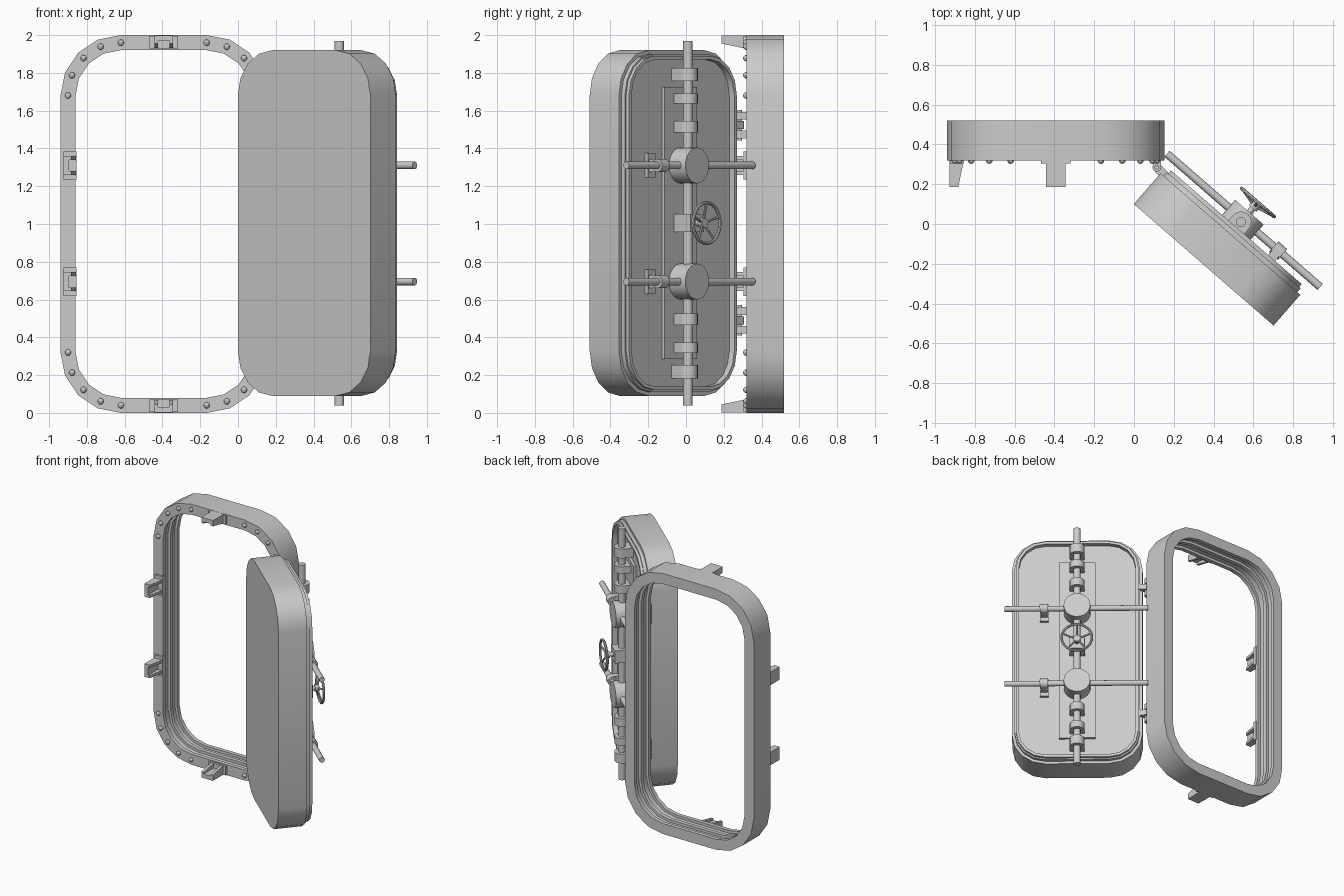
import bpy, bmesh
from math import pi, sin, cos, radians
from mathutils import Matrix, Vector

if "Cube" in bpy.data.objects:
    bpy.data.objects.remove(bpy.data.objects["Cube"])

I = Matrix.Identity(4)
# door space: x across the door, y through its thickness (back = +), z up
DOOR = Matrix.Translation((0.35, -0.205, 0)) @ Matrix.Rotation(radians(-41), 4, 'Z')


def finish(name, bm, M=I):
    bmesh.ops.recalc_face_normals(bm, faces=bm.faces)
    me = bpy.data.meshes.new(name)
    bm.to_mesh(me)
    bm.free()
    ob = bpy.data.objects.new(name, me)
    ob.matrix_world = M
    bpy.context.collection.objects.link(ob)
    return ob


def box(bm, x0, x1, y0, y1, z0, z1):
    m = Matrix.Translation(((x0 + x1) / 2, (y0 + y1) / 2, (z0 + z1) / 2)) \
        @ Matrix.Diagonal((x1 - x0, y1 - y0, z1 - z0, 1))
    bmesh.ops.create_cube(bm, size=1, matrix=m)


def cyl(bm, a, b, r, n=16):
    a, b = Vector(a), Vector(b)
    d = b - a
    m = Matrix.Translation((a + b) / 2) @ d.to_track_quat('Z', 'Y').to_matrix().to_4x4()
    bmesh.ops.create_cone(bm, cap_ends=True, segments=n, radius1=r, radius2=r,
                          depth=d.length, matrix=m)


def prism(bm, pts, d):
    vs = [bm.verts.new(p) for p in pts]
    ws = [bm.verts.new(Vector(p) + Vector(d)) for p in pts]
    bm.faces.new(vs)
    bm.faces.new(ws)
    for i in range(len(vs)):
        j = (i + 1) % len(vs)
        bm.faces.new((vs[i], vs[j], ws[j], ws[i]))


def loop(cx, cz, hw, hh, r, inset, y, n=4):
    """Rounded rectangle in the xz plane, n segments per corner."""
    pts = []
    for q, (sx, sz) in enumerate(((1, 1), (-1, 1), (-1, -1), (1, -1))):
        for k in range(n + 1):
            a = (q + k / n) * pi / 2
            pts.append((cx + sx * (hw - r) + (r - inset) * cos(a), y,
                        cz + sz * (hh - r) + (r - inset) * sin(a)))
    return pts


def loft(bm, dims, profile, closed):
    rings = [[bm.verts.new(p) for p in loop(*dims, i, y)] for i, y in profile]
    pairs = list(zip(rings, rings[1:])) + ([(rings[-1], rings[0])] if closed else [])
    for A, B in pairs:
        for i in range(len(A)):
            j = (i + 1) % len(A)
            bm.faces.new((A[i], A[j], B[j], B[i]))
    if not closed:
        bm.faces.new(rings[0])
        bm.faces.new(rings[-1])


# fixed frame with grooved inner edge
FRAME = (-0.393, 1.0, 0.547, 1.0, 0.32)
bm = bmesh.new()
loft(bm, FRAME, [(0, .32), (0, .52), (.08, .52), (.08, .49), (.06, .49), (.06, .44),
                 (.08, .44), (.08, .41), (.06, .41), (.06, .35), (.08, .35), (.08, .32)], True)
finish("frame", bm)

# rivets around the frame corners
bm = bmesh.new()
for p in loop(*FRAME, 0.04, 0.319):
    bmesh.ops.create_uvsphere(bm, u_segments=10, v_segments=6, radius=0.017,
                              matrix=Matrix.Translation(p))
finish("frame_rivets", bm)


# bolt keepers: local x along the edge, y depth, z pointing outwards from the opening
def keeper(name, M):
    bm = bmesh.new()
    box(bm, -.075, .075, .305, .33, -.035, .033)
    box(bm, -.05, .05, .187, .32, .005, .036)
    for x in (-.05, .03):
        prism(bm, [(x, .32, .036), (x, .187, .036), (x, .187, -.008), (x, .32, -.035)],
              (.02, 0, 0))
    finish(name, bm, M)


T, R = Matrix.Translation, Matrix.Rotation
keeper("keeper_top", T((-.393, 0, 1.963)))
keeper("keeper_bottom", T((-.393, 0, .037)) @ R(pi, 4, 'Y'))
for n, z in (("upper", 1.31), ("lower", .695)):
    keeper("keeper_side_" + n, T((-.89, 0, z)) @ R(-pi / 2, 4, 'Y'))

# door slab with stepped rim and recessed inner panel
bm = bmesh.new()
loft(bm, (0, 1.005, .465, .915, .24),
     [(0, 0), (0, .205), (.02, .205), (.02, .23), (.03, .23), (.03, .25),
      (.05, .25), (.05, .215)], False)
finish("door", bm, DOOR)

bm = bmesh.new()
box(bm, -.13, .13, .20, .235, .285, 1.725)
finish("back_plate", bm, DOOR)

# locking rods
bm = bmesh.new()
cyl(bm, (0, .285, .04), (0, .285, 1.97), .025)
finish("vertical_rod", bm, DOOR)
for n, z in (("upper", 1.31), ("lower", .695)):
    bm = bmesh.new()
    cyl(bm, (-.505, .30, z), (.515, .30, z), .02)
    finish("horizontal_rod_" + n, bm, DOOR)
    # round gear housing
    bm = bmesh.new()
    cyl(bm, (0, .23, z), (0, .35, z), .095, 24)
    finish("gear_housing_" + n, bm, DOOR)
    # guide on the free side
    bm = bmesh.new()
    box(bm, .205, .265, .20, .235, z - .065, z + .065)
    box(bm, .212, .258, .22, .30, z - .035, z + .035)
    cyl(bm, (.205, .30, z), (.265, .30, z), .035)
    finish("side_guide_" + n, bm, DOOR)

# vertical rod guides, mirrored about the middle
bm = bmesh.new()
for dz, h in ((.787, .035), (.66, .027), (.51, .03)):
    for s in (-1, 1):
        z = 1.005 + s * dz
        cyl(bm, (0, .285, z - h), (0, .285, z + h), .053, 16)
        box(bm, -.053, .053, .21, .285, z - h, z + h)
finish("rod_guides", bm, DOOR)

# central gearbox
bm = bmesh.new()
box(bm, -.055, .055, .22, .35, .957, 1.053)
cyl(bm, (0, .34, 1.005), (0, .40, 1.005), .016)
finish("gearbox", bm, DOOR)

# hand wheel: swept rim, hub and dished spokes
bm = bmesh.new()
N, S = 32, 8
ring = []
for i in range(N):
    a = 2 * pi * i / N
    ring.append([bm.verts.new(((.108 + .009 * cos(b)) * cos(a), .415 + .009 * sin(b),
                               1.005 + (.108 + .009 * cos(b)) * sin(a)))
                 for b in (2 * pi * k / S for k in range(S))])
for i in range(N):
    A, B = ring[i], ring[(i + 1) % N]
    for k in range(S):
        bm.faces.new((A[k], A[(k + 1) % S], B[(k + 1) % S], B[k]))
cyl(bm, (0, .375, 1.005), (0, .405, 1.005), .025)
for i in range(5):
    a = pi / 2 + 2 * pi * i / 5
    cyl(bm, (0, .39, 1.005), (.108 * cos(a), .415, 1.005 + .108 * sin(a)), .007, 8)
finish("hand_wheel", bm, DOOR)

# hinges: knuckles on a pin, leaves to frame and door
for n, z in (("upper", 1.523), ("lower", .49)):
    bm = bmesh.new()
    cyl(bm, (.115, .285, z - .08), (.115, .285, z + .08), .012)
    for k in (-1, 0, 1):
        c = z + k * .05
        cyl(bm, (.115, .285, c - .021), (.115, .285, c + .021), .022)
        if k:
            box(bm, .095, .135, .285, .325, c - .021, c + .021)
        else:
            prism(bm, [(.10, .27, c - .021), (.13, .30, c - .021),
                       (.175, .255, c - .021), (.14, .225, c - .021)], (0, 0, .042))
    finish("hinge_" + n, bm)

# smooth shading with sharp edges
for ob in bpy.context.collection.objects:
    ob.select_set(True)
    bpy.context.view_layer.objects.active = ob
bpy.ops.object.shade_smooth_by_angle(angle=radians(30))
